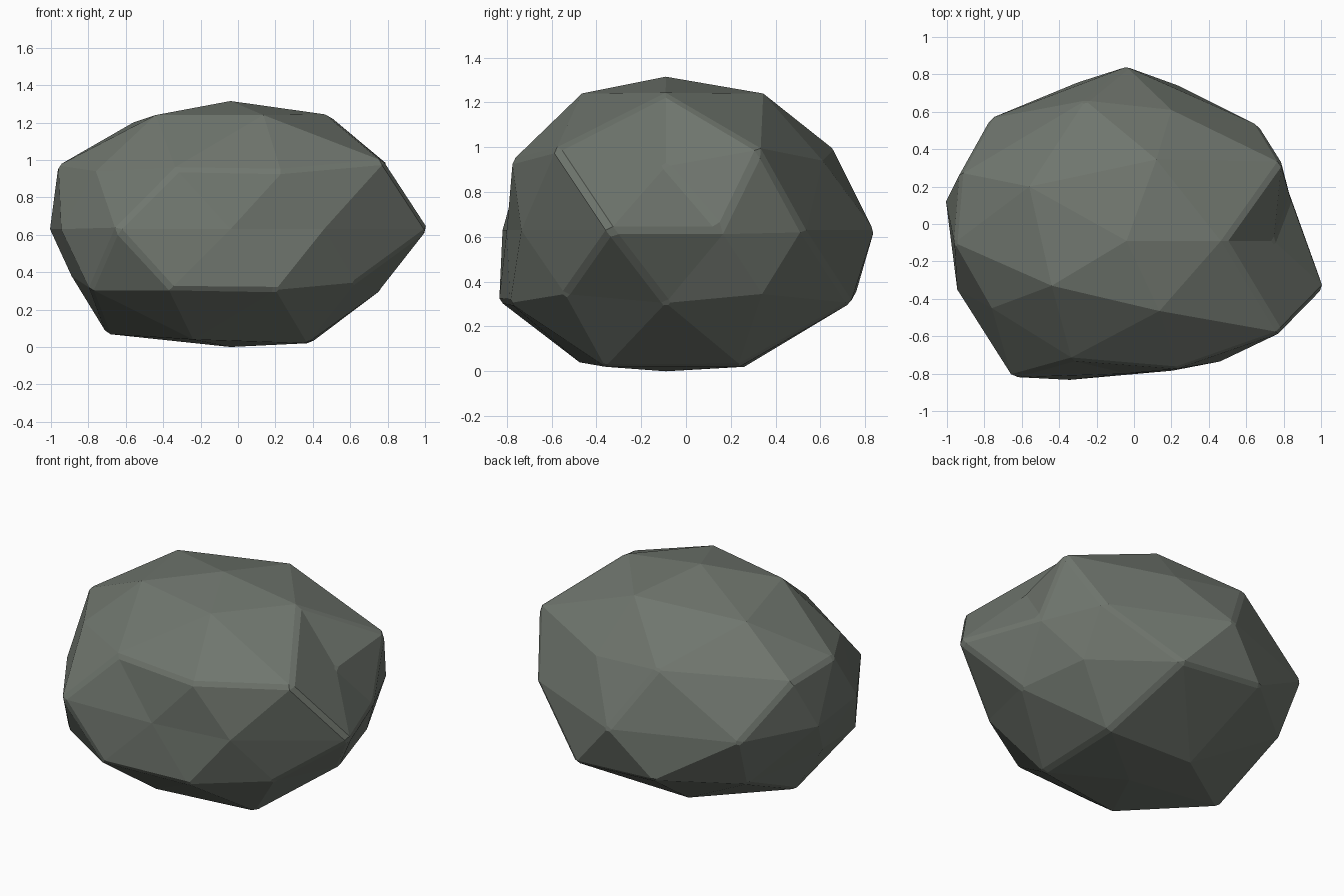
import bpy, bmesh, math
from mathutils import Vector

if "Cube" in bpy.data.objects:
    bpy.data.objects.remove(bpy.data.objects["Cube"])

# Rings of the rock: (unit-sphere z, first azimuth in degrees, default height, [(x, y[, height])...])
RINGS = [
    (1.0, 0, 1.315, [(-.04, -.09)]),
    (.851, 0, 1.24, [(.49, -.09), (.12, .345), (-.56, .20, 1.2), (-.44, -.33), (.136, -.465)]),
    (.526, 36, .99, [(.79, .33), (-.26, .66), (-.96, -.10, .97), (-.33, -.73, .95), (.785, -.58)]),
    (.447, 0, .94, [(.746, -.09, .915), (.20, .61), (-.93, .27), (-.76, -.45), (.23, -.775)]),
    (0.0, 18, .63, [(.84, .155), (.67, .525), (-.04, .84), (-.765, .565), (-1.005, .12),
                    (-.945, -.35), (-.65, -.82), (-.04, -.80), (.46, -.735), (1.02, -.34)]),
    (-.447, 36, .345, [(.66, .34), (-.30, .757), (-.89, -.09, .38), (-.36, -.835, .31), (.63, -.54)]),
    (-.526, 0, .305, [(.765, -.09), (.25, .735), (-.72, .42), (-.79, -.56), (.20, -.785)]),
    (-.851, 36, .02, [(.39, .24), (-.20, .26), (-.70, -.09, .07), (-.24, -.475, .04), (.37, -.36)]),
    (-1.0, 0, 0.0, [(-.04, -.09)]),
]

# Faceted ball, each corner pulled to its chiselled position
bm = bmesh.new()
bmesh.ops.create_icosphere(bm, subdivisions=2, radius=1)
start = {v: v.co.copy() for v in bm.verts}
for uz, az0, height, pts in RINGS:
    r = math.sqrt(max(0, 1 - uz * uz))
    for i, p in enumerate(pts):
        a = math.radians(az0 + 360 * i / len(pts))
        d = Vector((r * math.cos(a), r * math.sin(a), uz))
        v = min(start, key=lambda w: (start[w] - d).length)
        v.co = (p[0], p[1], p[2] if len(p) > 2 else height)
bmesh.ops.recalc_face_normals(bm, faces=bm.faces)

mesh = bpy.data.meshes.new("rock")
bm.to_mesh(mesh)
bm.free()
rock = bpy.data.objects.new("rock", mesh)
bpy.context.collection.objects.link(rock)

# Slightly worn sharp edges
bevel = rock.modifiers.new("worn_edges", 'BEVEL')
bevel.width = 0.02
bevel.segments = 1
bevel.limit_method = 'ANGLE'
bevel.angle_limit = math.radians(32)

# Dark grey-green stone
stone = bpy.data.materials.new("stone")
stone.diffuse_color = (0.16, 0.18, 0.155, 1)
stone.use_nodes = True
stone.node_tree.nodes["Principled BSDF"].inputs["Base Color"].default_value = stone.diffuse_color
mesh.materials.append(stone)
